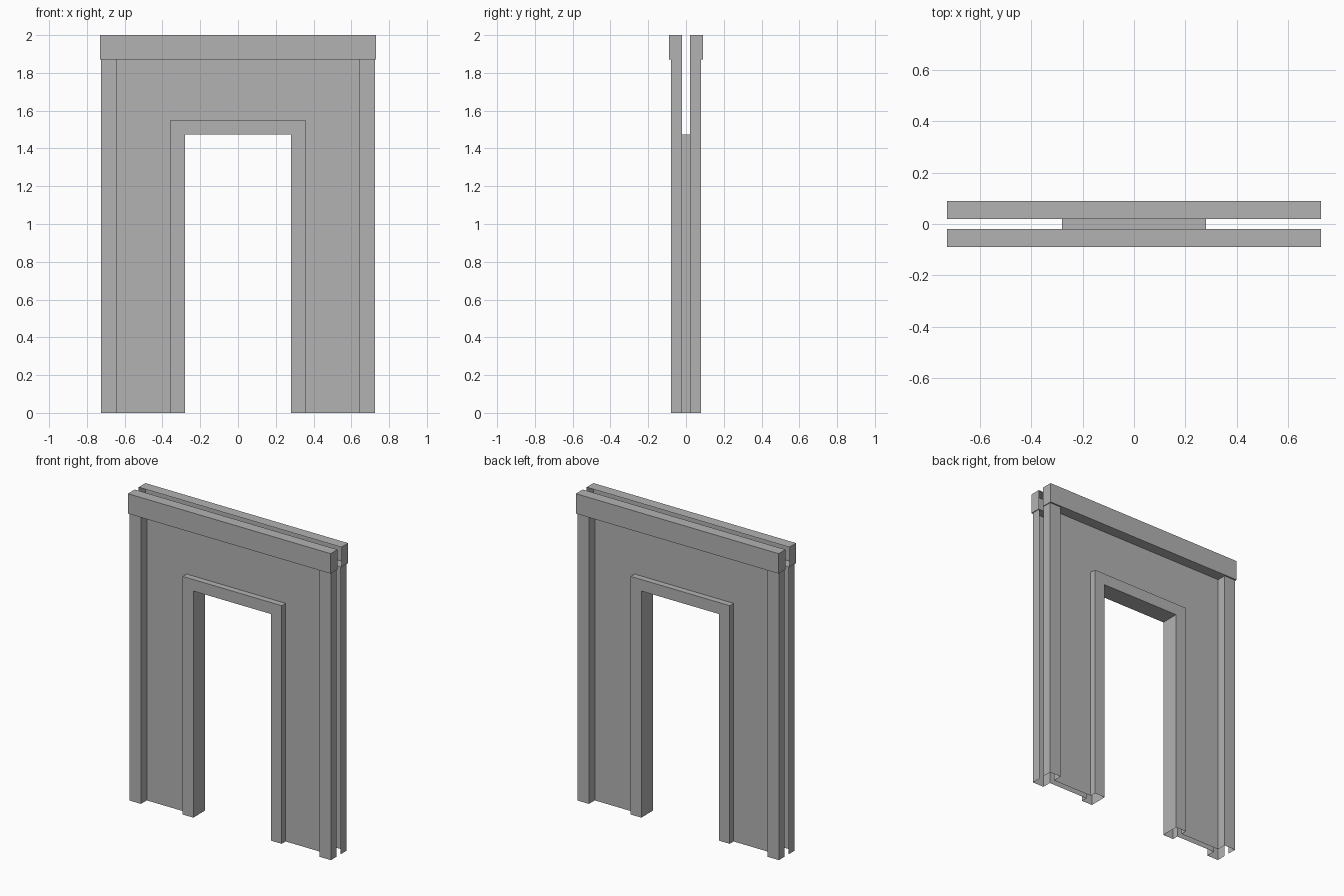
import bpy, bmesh

cube = bpy.data.objects.get("Cube")
if cube:
    bpy.data.objects.remove(cube, do_unlink=True)

# Main dimensions
GAP = 0.02                        # half the cavity between the two skins
POST_Y, CASING_Y, HEADER_Y = 0.08, 0.06, 0.09
DOOR_X, DOOR_Z = 0.28, 1.475      # clear opening
TRIM_X, TRIM_Z = 0.357, 1.55      # outer edge of the casing
POST_IN, POST_OUT = 0.643, 0.725
HEADER_X, HEADER_Z, TOP = 0.73, 1.87, 2.0

grey = bpy.data.materials.new("plaster grey")
grey.use_nodes = True
grey.diffuse_color = (0.45, 0.45, 0.45, 1)
grey.node_tree.nodes["Principled BSDF"].inputs["Base Color"].default_value = (0.45, 0.45, 0.45, 1)


def loft(name, rows, caps=False, mirror=(False, False, False), outward=True):
    """Bridge point rows into an open sheet, optionally closing both ends."""
    bm = bmesh.new()
    lines = [[bm.verts.new(p) for p in row] for row in rows]
    for a, b in zip(lines, lines[1:]):
        for i in range(len(a) - 1):
            bm.faces.new((a[i], a[i + 1], b[i + 1], b[i]))
    if caps:
        bm.faces.new([line[0] for line in lines])
        bm.faces.new([line[-1] for line in lines])
    if outward:
        bmesh.ops.recalc_face_normals(bm, faces=bm.faces)
    mesh = bpy.data.meshes.new(name)
    bm.to_mesh(mesh)
    bm.free()
    mesh.materials.append(grey)
    obj = bpy.data.objects.new(name, mesh)
    bpy.context.collection.objects.link(obj)
    if any(mirror):
        mod = obj.modifiers.new("Mirror", 'MIRROR')
        mod.use_axis = mirror
    return obj


# Thin wall skins: beside the doorway and above it
loft("side_panels",
     [[(x, -GAP, 0), (x, -GAP, TRIM_Z), (x, -GAP, HEADER_Z)] for x in (POST_IN, TRIM_X)],
     mirror=(True, True, False), outward=False)
loft("upper_panels",
     [[(x, -GAP, TRIM_Z), (x, -GAP, HEADER_Z)] for x in (TRIM_X, -TRIM_X)],
     mirror=(False, True, False), outward=False)

# Corner posts: hollow channels open toward the cavity
post = [(POST_IN, -GAP), (POST_IN, -POST_Y), (POST_OUT, -POST_Y), (POST_OUT, -GAP)]
loft("corner_posts", [[(x, y, 0), (x, y, HEADER_Z)] for x, y in post],
     mirror=(True, True, False))

# Header beams: capped channels open toward the cavity
header = [(-GAP, HEADER_Z), (-HEADER_Y, HEADER_Z), (-HEADER_Y, TOP), (-GAP, TOP)]
loft("header_beams", [[(-HEADER_X, y, z), (HEADER_X, y, z)] for y, z in header],
     caps=True, mirror=(False, True, False))


# Door casing: trim on both skins joined by the reveal
def arch(x, z, y):
    return [(-x, y, 0), (-x, y, z), (x, y, z), (x, y, 0)]


loft("door_casing", [
    arch(TRIM_X, TRIM_Z, -GAP), arch(TRIM_X, TRIM_Z, -CASING_Y),
    arch(DOOR_X, DOOR_Z, -CASING_Y), arch(DOOR_X, DOOR_Z, CASING_Y),
    arch(TRIM_X, TRIM_Z, CASING_Y), arch(TRIM_X, TRIM_Z, GAP)])
